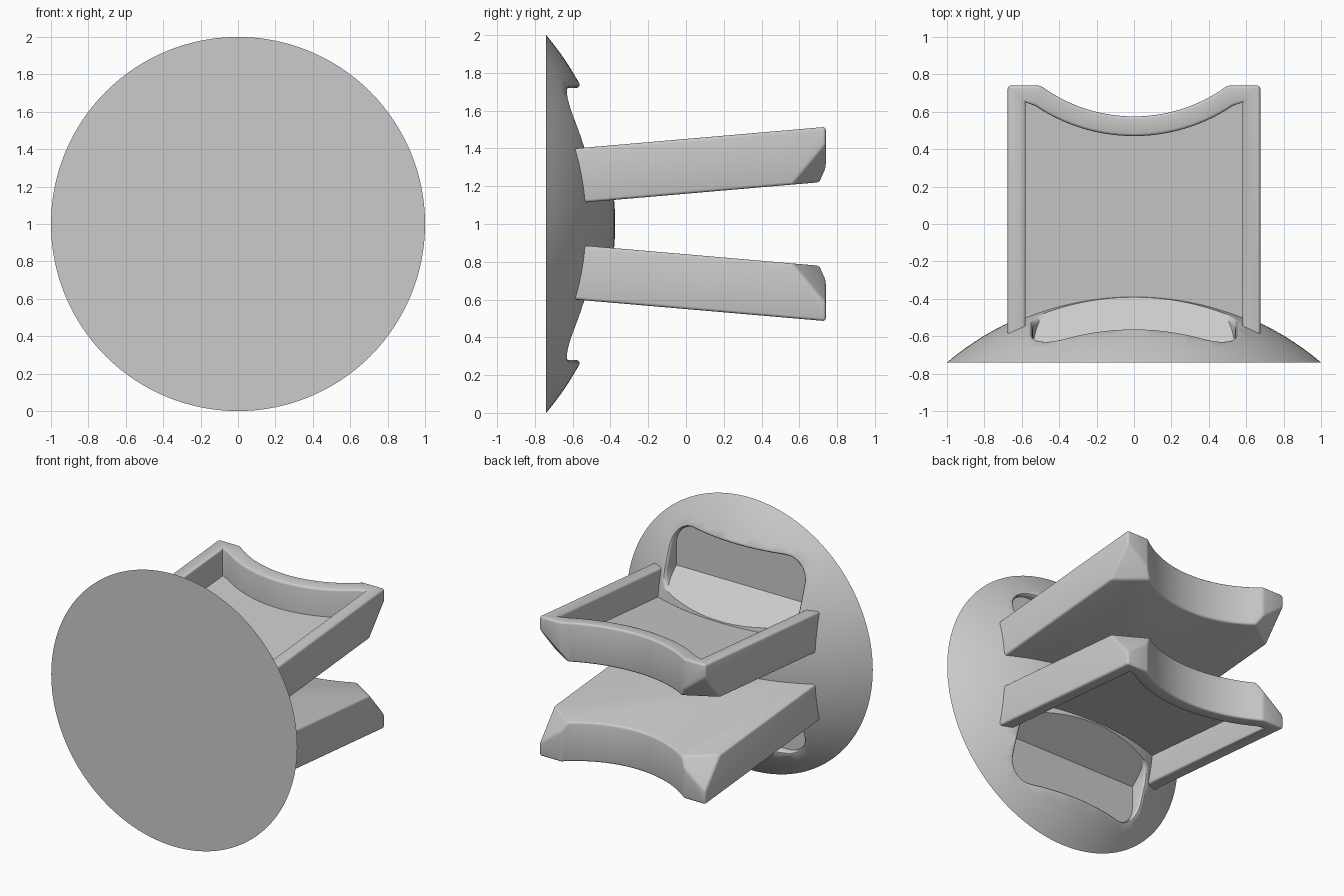
import bpy, bmesh, math
from mathutils import Vector

cube = bpy.data.objects.get("Cube")
if cube:
    bpy.data.objects.remove(cube)

grey = bpy.data.materials.new("plain grey")
grey.use_nodes = True
grey.diffuse_color = (0.6, 0.6, 0.6, 1)
grey.node_tree.nodes["Principled BSDF"].inputs["Base Color"].default_value = (0.6, 0.6, 0.6, 1)

CAP_H = 0.365                          # dome height
R = (1 + CAP_H ** 2) / (2 * CAP_H)     # dome sphere radius
BASE = -0.74                           # plane of the flat disc


def dome_y(x, z):
    """Height of the dome surface at x and z (z measured from the centre)."""
    return BASE + CAP_H - R + math.sqrt(max(R * R - x * x - z * z, 0.01))


def make_object(name, bm):
    bmesh.ops.recalc_face_normals(bm, faces=bm.faces)
    mesh = bpy.data.meshes.new(name)
    bm.to_mesh(mesh)
    bm.free()
    mesh.materials.append(grey)
    obj = bpy.data.objects.new(name, mesh)
    bpy.context.collection.objects.link(obj)
    return obj


def activate(obj):
    bpy.ops.object.select_all(action='DESELECT')
    obj.select_set(True)
    bpy.context.view_layer.objects.active = obj


def smooth(obj, angle):
    activate(obj)
    bpy.ops.object.shade_smooth_by_angle(angle=math.radians(angle))


def loft(bm, rings):
    """Skin closed rings of points and cap both ends."""
    rows = [[bm.verts.new(p) for p in ring] for ring in rings]
    for a, b in zip(rows, rows[1:]):
        n = len(a)
        for i in range(n):
            j = (i + 1) % n
            bm.faces.new((a[i], a[j], b[j], b[i]))
    bm.faces.new(rows[0])
    bm.faces.new(rows[-1])


# Domed disc
def make_dome():
    bm = bmesh.new()
    seg, steps = 128, 20
    rings = []
    for k in range(steps):
        r = 1 - k / steps
        rings.append([(r * math.cos(math.tau * i / seg), dome_y(r, 0),
                       1 + r * math.sin(math.tau * i / seg)) for i in range(seg)])
    loft(bm, rings)
    return make_object("domed_disc", bm)


# Rounded pocket with a softened lip that follows the dome
def pocket_ring(grow):
    half_w, low, high, rad = 0.54 + grow, 0.235 - grow, 0.72 + grow, 0.17 + grow
    pts = []
    for q in range(4):
        cx = (half_w - rad) * (1 if q in (0, 3) else -1)
        cz = high - rad if q < 2 else low + rad
        for i in range(11):
            a = math.pi / 2 * (q + i / 10)
            pts.append((cx + rad * math.cos(a), cz + rad * math.sin(a)))
    # subdivide the long top and bottom spans so the lip stays on the dome
    out = []
    for i, (x, z) in enumerate(pts):
        out.append((x, z))
        nx, nz = pts[(i + 1) % len(pts)]
        if abs(nx - x) > 0.3:
            out += [(x + (nx - x) * t / 20, z) for t in range(1, 20)]
    return out


def make_pocket_cutter(side):
    back = -0.66
    bm = bmesh.new()
    rings = [[(x, back, z) for x, z in pocket_ring(0)]]
    for grow, depth in ((0, 0.03), (0.004, 0.016), (0.011, 0.006), (0.024, -0.001)):
        rings.append([(x, max(dome_y(x, z) - depth, back + 0.004), z)
                      for x, z in pocket_ring(grow)])
    rings.append([(x, -0.2, z) for x, z in pocket_ring(0.024)])
    loft(bm, rings)
    # sloping floor
    cut = bmesh.ops.bisect_plane(bm, geom=bm.verts[:] + bm.edges[:] + bm.faces[:],
                                 plane_co=(0, back, 0.39), plane_no=(0, -0.155, -0.25),
                                 clear_outer=True)
    edges = [e for e in cut["geom_cut"] if isinstance(e, bmesh.types.BMEdge)]
    bmesh.ops.holes_fill(bm, edges=edges)
    for v in bm.verts:
        v.co.z = 1 + side * v.co.z
    obj = make_object("pocket_cutter", bm)
    obj.hide_render = True
    return obj


dome = make_dome()
for side in (1, -1):
    cutter = make_pocket_cutter(side)
    mod = dome.modifiers.new("pocket", 'BOOLEAN')
    mod.object, mod.operation, mod.solver = cutter, 'DIFFERENCE', 'EXACT'
    activate(dome)
    bpy.ops.object.modifier_apply(modifier=mod.name)
    bpy.data.objects.remove(cutter)
smooth(dome, 32)


# Tray: open box with a scooped end wall, rising away from the disc
def scoop(half, radius, n=28):
    top = math.asin(half / radius)
    return [(radius * math.sin(a), 1.415 - radius * math.cos(a))
            for a in (top - 2 * top * i / n for i in range(n + 1))]


def make_tray(name, side):
    bm = bmesh.new()
    outer = [(0.675, -0.62), (0.675, 0.74)] + scoop(0.5, 0.84) + [(-0.675, 0.74), (-0.675, -0.62)]
    inner = [(0.58, -0.62), (0.58, 0.65)] + scoop(0.53, 0.945) + [(-0.58, 0.65), (-0.58, -0.62)]

    def row(points, z):
        return [bm.verts.new((x, y, z + 0.086 * (y + 0.55))) for x, y in points]

    rows = [row(outer, 0.113), row(outer, 0.403), row(inner, 0.403), row(inner, 0.2)]
    for a, b in zip(rows, rows[1:]):
        for i in range(len(a) - 1):
            bm.faces.new((a[i], a[i + 1], b[i + 1], b[i]))
    bm.faces.new(rows[0])
    bm.faces.new(rows[3])
    bm.faces.new([r[0] for r in rows] + [r[-1] for r in reversed(rows)])
    # slanted cuts on the two far corners
    for s in (1, -1):
        cut = bmesh.ops.bisect_plane(bm, geom=bm.verts[:] + bm.edges[:] + bm.faces[:],
                                     plane_co=(s * 0.675, 0.56, 0.205),
                                     plane_no=(s * 0.024, 0.0376, -0.0315), clear_outer=True)
        edges = [e for e in cut["geom_cut"] if isinstance(e, bmesh.types.BMEdge)]
        bmesh.ops.holes_fill(bm, edges=edges)
    bmesh.ops.remove_doubles(bm, verts=bm.verts, dist=0.003)
    bmesh.ops.recalc_face_normals(bm, faces=bm.faces)
    # soften the outward edges only
    soft = [e for e in bm.edges if len(e.link_faces) == 2 and e.is_convex
            and e.calc_face_angle() > math.radians(25)
            and min(v.co.y for v in e.verts) > -0.63
            and max(v.co.y for v in e.verts) > -0.6]
    bmesh.ops.bevel(bm, geom=soft, offset=0.022, segments=3, profile=0.5,
                    affect='EDGES', clamp_overlap=True)
    for v in bm.verts:
        v.co.z = 1 + side * v.co.z
    smooth(make_object(name, bm), 35)


make_tray("upper_tray", 1)
make_tray("lower_tray", -1)
